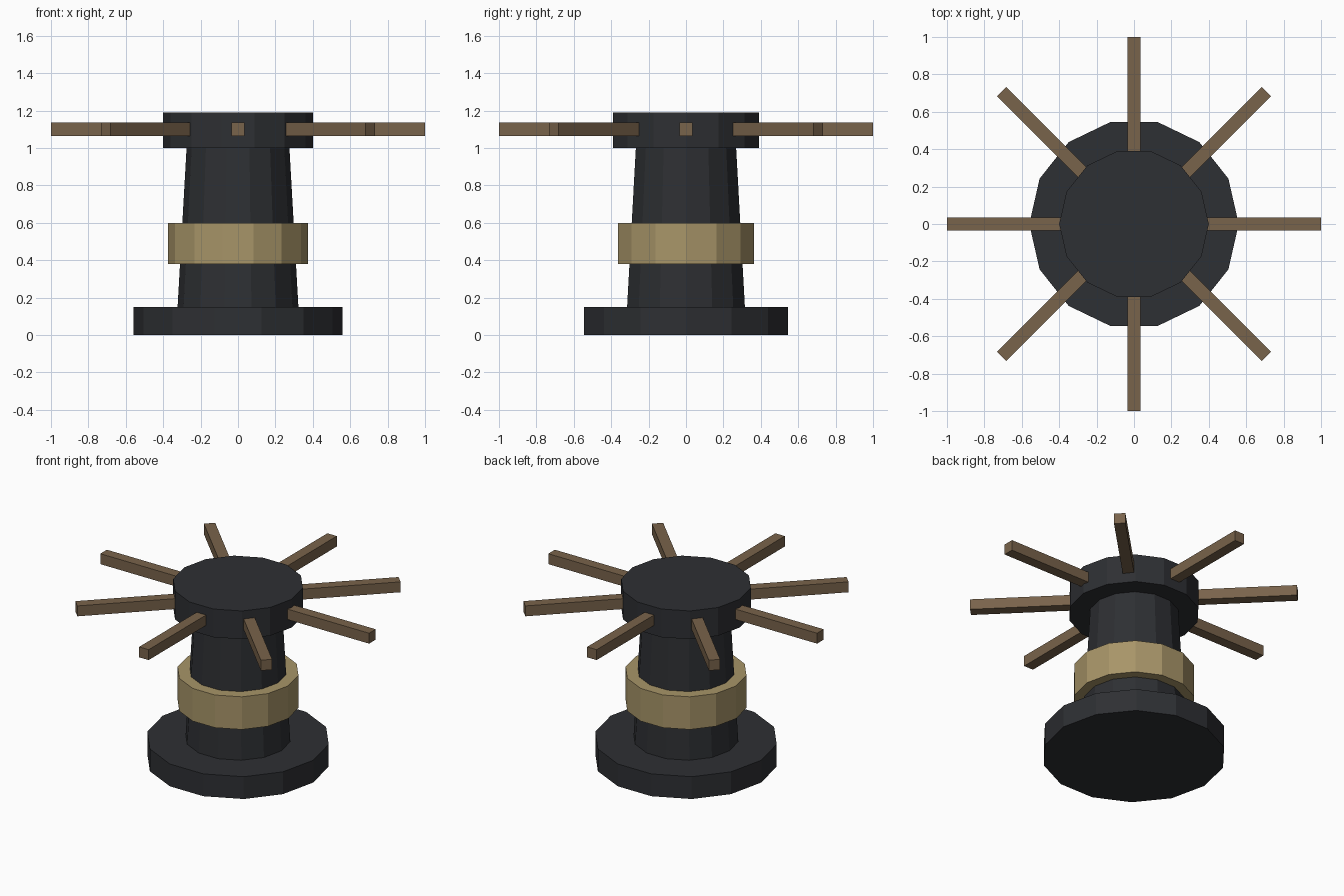
import bpy, bmesh
from math import pi
from mathutils import Matrix

if "Cube" in bpy.data.objects:
    bpy.data.objects.remove(bpy.data.objects["Cube"])

SIDES = 14


def material(name, rgb):
    m = bpy.data.materials.new(name)
    m.diffuse_color = (*rgb, 1)
    m.use_nodes = True
    m.node_tree.nodes["Principled BSDF"].inputs["Base Color"].default_value = m.diffuse_color
    return m


IRON = material("dark_iron", (0.027, 0.029, 0.033))
BRASS = material("brass", (0.39, 0.30, 0.14))
WOOD = material("wood", (0.19, 0.125, 0.07))


def finish(name, bm, mat):
    mesh = bpy.data.meshes.new(name)
    bm.to_mesh(mesh)
    bm.free()
    mesh.materials.append(mat)
    obj = bpy.data.objects.new(name, mesh)
    bpy.context.collection.objects.link(obj)
    return obj


def drum(name, r_low, r_high, z0, z1, mat):
    # 14-sided drum with a corner on +x
    bm = bmesh.new()
    bmesh.ops.create_cone(bm, cap_ends=True, segments=SIDES, radius1=r_low,
                          radius2=r_high, depth=z1 - z0)
    # create_cone starts on the y axis, so turn it a quarter
    bmesh.ops.rotate(bm, verts=bm.verts, matrix=Matrix.Rotation(pi / 2, 3, 'Z'))
    bmesh.ops.translate(bm, verts=bm.verts, vec=(0, 0, (z0 + z1) / 2))
    return finish(name, bm, mat)


def bar(name, angle, inner=0.36, outer=1.0, size=0.07, z=1.1):
    # square bar pointing outward from the head
    bm = bmesh.new()
    mat = (Matrix.Rotation(angle, 4, 'Z')
           @ Matrix.Translation(((inner + outer) / 2, 0, z))
           @ Matrix.Diagonal((outer - inner, size, size, 1)))
    bmesh.ops.create_cube(bm, size=1, matrix=mat)
    return finish(name, bm, WOOD)


# Base, tapered barrel, brass band and drum head
drum("base_plate", 0.56, 0.56, 0, 0.15, IRON)
drum("barrel", 0.323, 0.275, 0.15, 1.0, IRON)
drum("brass_band", 0.373, 0.373, 0.38, 0.60, BRASS)
drum("drum_head", 0.40, 0.40, 1.0, 1.19, IRON)

# Eight push bars
for i in range(8):
    bar(f"push_bar_{i + 1}", i * pi / 4)
